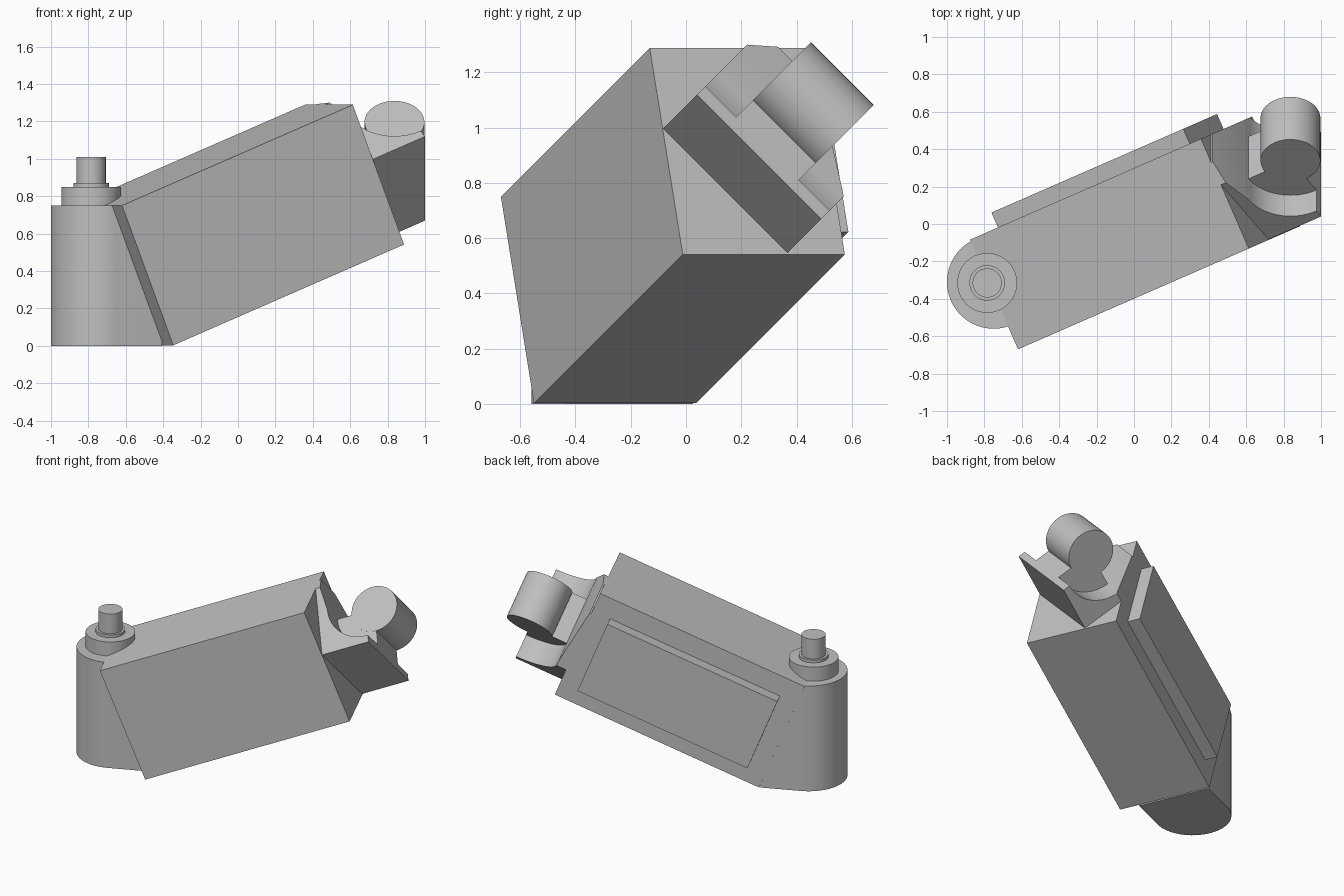
import bpy, bmesh
from math import cos, sin, pi, radians
from mathutils import Matrix, Vector

old = bpy.data.objects.get("Cube")
if old:
    bpy.data.objects.remove(old, do_unlink=True)

# Single material
GREY = (0.53, 0.53, 0.53, 1)
mat = bpy.data.materials.new("plain grey")
mat.use_nodes = True
mat.diffuse_color = GREY
mat.node_tree.nodes["Principled BSDF"].inputs["Base Color"].default_value = GREY


def frame(x, z, origin=(0, 0, 0)):
    """Local axes from the x and z directions."""
    y = z.cross(x)
    m = Matrix((x, y, z)).transposed().to_4x4()
    m.translation = Vector(origin)
    return m


def arc(cx, cy, r, start, end, steps):
    return [(cx + r * cos(radians(start + (end - start) * i / steps)),
             cy + r * sin(radians(start + (end - start) * i / steps)))
            for i in range(steps + 1)]


def circle(cx, cy, r, steps=48):
    return arc(cx, cy, r, 0, 360, steps)[:-1]


def rect(x0, x1, y0, y1):
    return [(x0, y0), (x1, y0), (x1, y1), (x0, y1)]


def prism(name, outline, low, high, matrix, clips=()):
    """Extrude an outline along local z, then trim it by planes."""
    bm = bmesh.new()
    face = bm.faces.new([bm.verts.new((x, y, low)) for x, y in outline])
    ext = bmesh.ops.extrude_face_region(bm, geom=[face])
    top = [g for g in ext["geom"] if isinstance(g, bmesh.types.BMVert)]
    bmesh.ops.translate(bm, verts=top, vec=(0, 0, high - low))
    bm.transform(matrix)
    for point, normal in clips:
        cut = bmesh.ops.bisect_plane(
            bm, geom=bm.verts[:] + bm.edges[:] + bm.faces[:],
            plane_co=point, plane_no=normal, clear_outer=True)
        rim = [g for g in cut["geom_cut"] if isinstance(g, bmesh.types.BMEdge)]
        bmesh.ops.holes_fill(bm, edges=rim, sides=0)
    bmesh.ops.recalc_face_normals(bm, faces=bm.faces[:])
    mesh = bpy.data.meshes.new(name)
    bm.to_mesh(mesh)
    bm.free()
    mesh.materials.append(mat)
    obj = bpy.data.objects.new(name, mesh)
    bpy.context.collection.objects.link(obj)
    bpy.ops.object.select_all(action="DESELECT")
    obj.select_set(True)
    bpy.context.view_layer.objects.active = obj
    bpy.ops.object.shade_smooth_by_angle(angle=radians(30))
    return obj


# Directions of the tilted arm
UP = Vector((0, 0, 1))
along = Vector((0.851, 0.3715, 0.3715)).normalized()
back = UP.cross(along).normalized()
above = along.cross(back)
level = back.cross(UP)
LENGTH, DEPTH, HEIGHT = 1.45, 0.64, 0.805
corner = Vector((-0.62, -0.67, 0.75))

# Arm body and raised back cover
arm = frame(along, above, corner)
prism("arm_body", rect(0, LENGTH, 0, DEPTH), -HEIGHT, 0, arm)
prism("back_cover", rect(0.12, 1.325, DEPTH - 0.02, DEPTH + 0.087),
      -0.668, -0.137, arm)

# Upright rounded base joint
joint = frame(level, UP, (-0.75, -0.31, 0))
prism("base_joint", arc(0, 0, 0.25, 90, 270, 32) + [(0.266, -0.25), (0.266, 0.25)],
      0, 0.75, joint)

# Stepped pin on the joint
pin = frame(level, UP, (-0.785, -0.315, 0))
for name, radius, low, high in (("pin_flange", 0.16, 0.74, 0.85),
                                ("pin_collar", 0.095, 0.84, 0.87),
                                ("pin_shaft", 0.078, 0.86, 1.01)):
    prism(name, circle(0, 0, radius), low, high, pin)

# Wrist bracket: hollowed block trimmed to the arm's section
axle = Vector((0, -1, 1)).normalized()
wrist = frame(along, axle)
CU, CC, MID = 1.282, 0.484, 0.445
END, FLOOR, HOLLOW = 0.953, 0.172, 0.263
hollow = arc(CU, CC, HOLLOW, 270, 180, 20)
prism("wrist_bracket",
      [(END - 0.03, FLOOR), (CU, FLOOR)] + hollow + [(0.962, 0.757), (END - 0.03, 0.757)],
      MID - 0.318, MID + 0.318, wrist,
      [(corner, above), (corner + back * DEPTH, back)])

# Quarter web and barrel of the wrist
prism("wrist_web", arc(CU, CC, HOLLOW + 0.01, 180, 270, 20) + [(CU, CC)],
      MID - 0.16, MID + 0.16, wrist)
prism("wrist_barrel", circle(CU, CC, 0.16), MID - 0.161, MID + 0.161, wrist)
